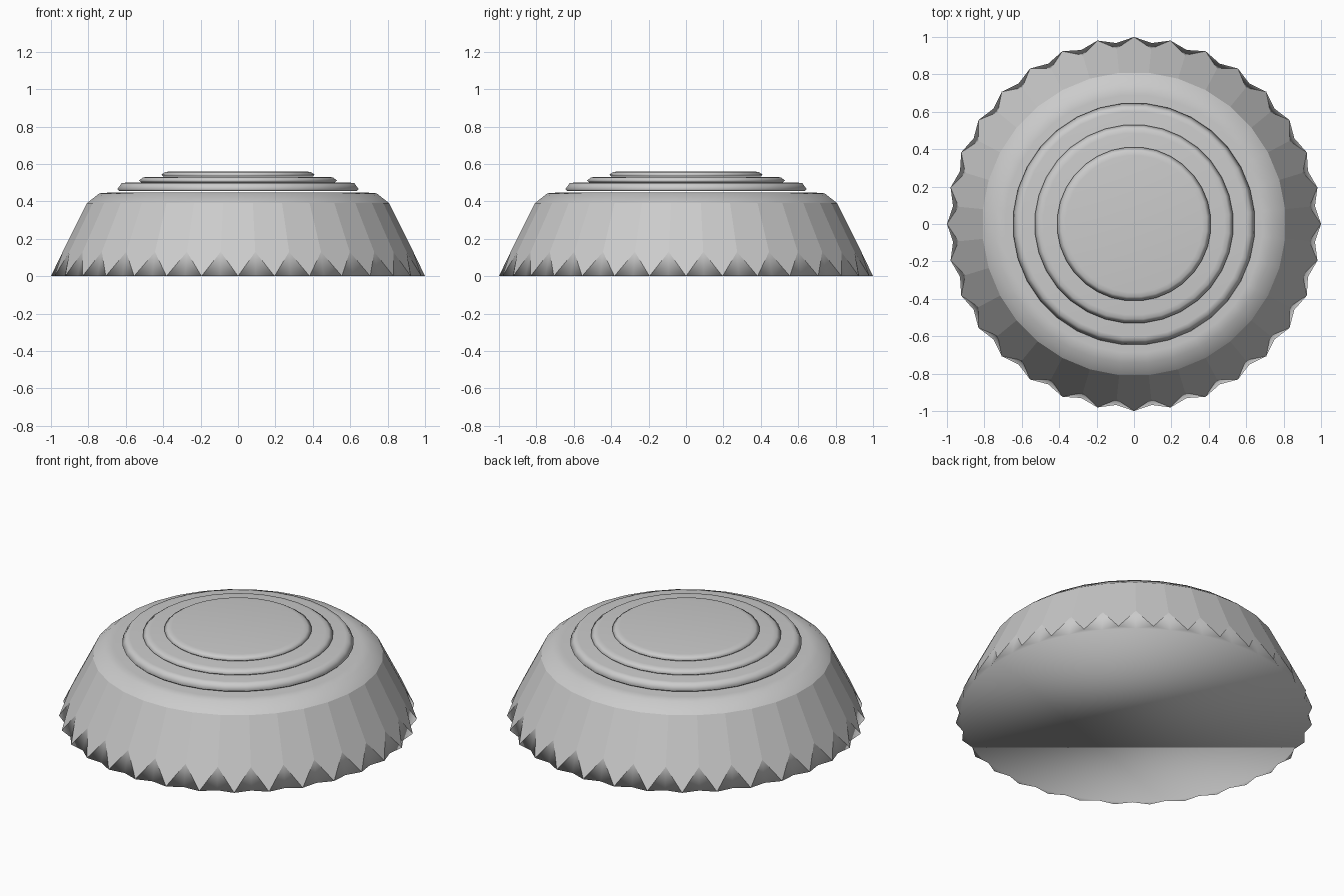
import bpy, bmesh
from math import sin, cos, pi

cube = bpy.data.objects.get("Cube")
if cube:
    bpy.data.objects.remove(cube, do_unlink=True)

SIDES = 32
STEP = 2 * pi / SIDES

grey = bpy.data.materials.new("plain_grey")
grey.use_nodes = True
colour = (0.6, 0.6, 0.6, 1)
grey.diffuse_color = colour
grey.node_tree.nodes["Principled BSDF"].inputs["Base Color"].default_value = colour


def ring(bm, radius, z, offset=0.5):
    """Circle of vertices; offset is in steps, measured from the front."""
    return [bm.verts.new((radius * sin((i + offset) * STEP),
                          -radius * cos((i + offset) * STEP), z))
            for i in range(SIDES)]


def bridge(bm, low, high):
    return [bm.faces.new((low[i - 1], low[i], high[i], high[i - 1]))
            for i in range(SIDES)]


def finish(bm, name):
    bmesh.ops.recalc_face_normals(bm, faces=bm.faces)
    mesh = bpy.data.meshes.new(name)
    bm.to_mesh(mesh)
    bm.free()
    mesh.materials.append(grey)
    obj = bpy.data.objects.new(name, mesh)
    bpy.context.collection.objects.link(obj)
    return obj


# Faceted body with a toothed lower edge
bm = bmesh.new()
tips = ring(bm, 1.0, 0, 0)
lips = ring(bm, 0.972, 0)
notches = ring(bm, 0.942, 0.13)
shoulder = ring(bm, 0.812, 0.39)
crown = ring(bm, 0.745, 0.443)
inner = ring(bm, 0.69, 0.447)
smooth = []
for i in range(SIDES):
    # flat facet ending in a point, then the notch beside it
    bm.faces.new((tips[i], notches[i], shoulder[i], shoulder[i - 1], notches[i - 1]))
    smooth.append(bm.faces.new((tips[i], lips[i], notches[i])))
    smooth.append(bm.faces.new((lips[i], tips[(i + 1) % SIDES], notches[i])))
smooth += bridge(bm, shoulder, crown) + bridge(bm, crown, inner)
smooth.append(bm.faces.new(inner))
smooth.append(bm.faces.new([v for pair in zip(tips, lips) for v in pair]))
for face in smooth:
    face.smooth = True
finish(bm, "toothed_body")


# Three stacked discs with softened rims
def disc(name, radius, bottom, top):
    bm = bmesh.new()
    profile = [(radius - 0.01, bottom), (radius, bottom + 0.01),
               (radius - 0.022, top - 0.003), (radius - 0.045, top)]
    rings = [ring(bm, r, z) for r, z in profile]
    for low, high in zip(rings, rings[1:]):
        bridge(bm, low, high)
    bm.faces.new(rings[0])
    bm.faces.new(rings[-1])
    for face in bm.faces:
        face.smooth = True
    finish(bm, name)


disc("lower_disc", 0.648, 0.455, 0.5)
disc("middle_disc", 0.532, 0.502, 0.531)
disc("upper_disc", 0.412, 0.533, 0.56)
